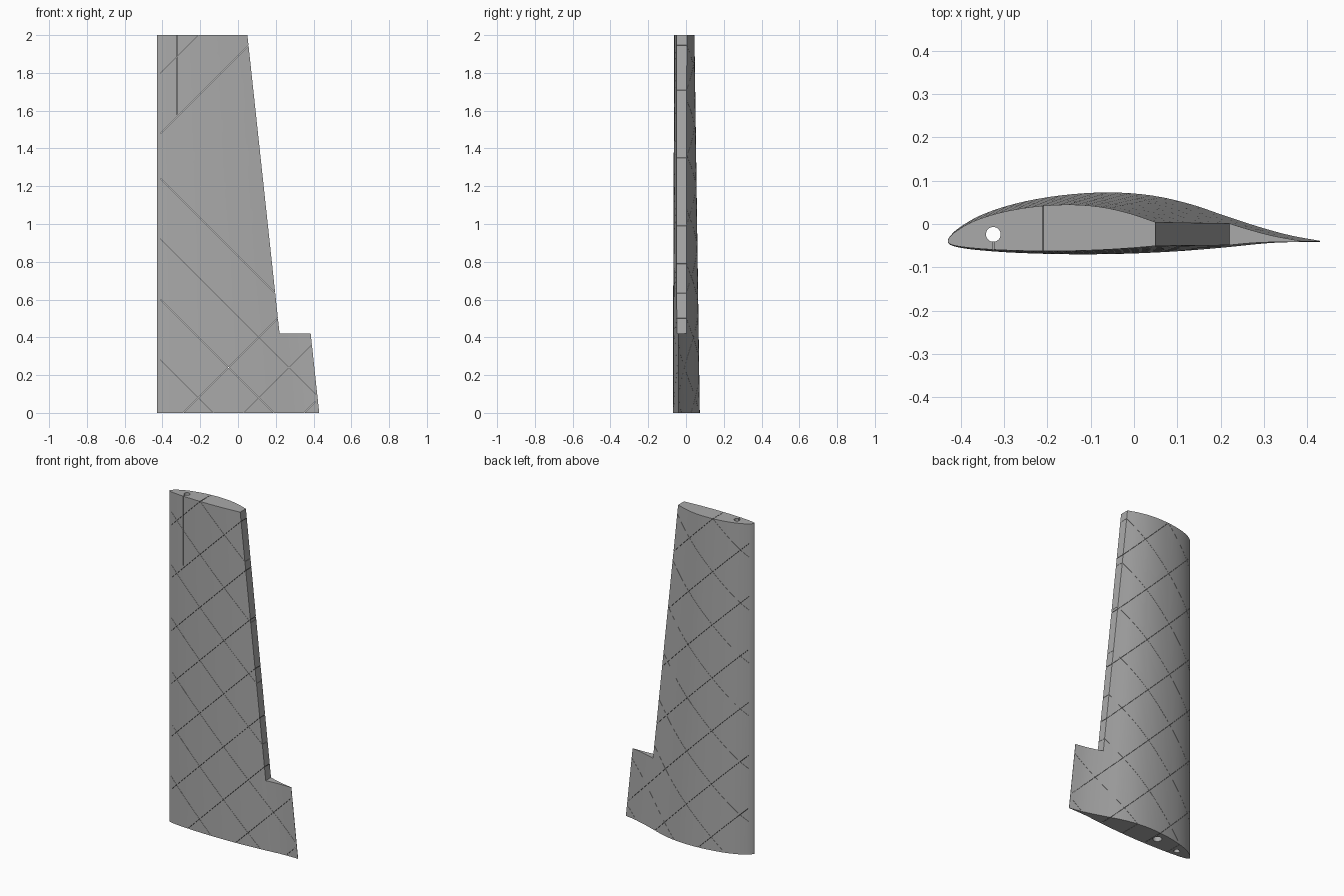
import bpy, bmesh, math
from mathutils import Vector, Matrix

if "Cube" in bpy.data.objects:
    bpy.data.objects.remove(bpy.data.objects["Cube"], do_unlink=True)

grey = bpy.data.materials.new("plain_grey")
grey.use_nodes = True
grey.diffuse_color = (0.4, 0.4, 0.4, 1)
grey.node_tree.nodes["Principled BSDF"].inputs["Base Color"].default_value = (0.4, 0.4, 0.4, 1)

HEIGHT, CHORD, TAPER = 2.0, 0.86, 0.1076
NOSE = Vector((-0.43, -0.04))


def make_object(name, bm):
    bmesh.ops.recalc_face_normals(bm, faces=bm.faces)
    mesh = bpy.data.meshes.new(name)
    bm.to_mesh(mesh)
    bm.free()
    mesh.materials.append(grey)
    ob = bpy.data.objects.new(name, mesh)
    bpy.context.collection.objects.link(ob)
    return ob


def loft(bm, rings):
    """Join matching rings of points into a closed solid."""
    loops = [[bm.verts.new(p) for p in ring] for ring in rings]
    n = len(loops[0])
    for low, high in zip(loops, loops[1:]):
        for i in range(n):
            j = (i + 1) % n
            bm.faces.new((low[i], low[j], high[j], high[i]))
    bm.faces.new(loops[0])
    bm.faces.new(loops[-1])


def spline(points, steps):
    """Smooth curve through the points."""
    pts = [Vector(p) for p in points]
    pts = [2 * pts[0] - pts[1]] + pts + [2 * pts[-1] - pts[-2]]
    out = []
    for a, b, c, d in zip(pts, pts[1:], pts[2:], pts[3:]):
        for k in range(steps):
            t = k / steps
            out.append(0.5 * (2 * b + (c - a) * t + (2 * a - 5 * b + 4 * c - d) * t ** 2
                              + (3 * b - a - 3 * c + d) * t ** 3))
    return out + [pts[-2]]


def box(bm, centre, size, angle=0):
    matrix = (Matrix.Translation(centre) @ Matrix.Rotation(angle, 4, "Y")
              @ Matrix.Diagonal((*size, 1)))
    bmesh.ops.create_cube(bm, size=1, matrix=matrix)


def cut(target, name, bm):
    cutter = make_object(name, bm)
    cutter.hide_render = True
    mod = target.modifiers.new(name, "BOOLEAN")
    mod.operation, mod.solver, mod.object = "DIFFERENCE", "EXACT", cutter
    mod.use_self = True
    bpy.context.view_layer.objects.active = target
    bpy.ops.object.modifier_apply(modifier=name)
    bpy.data.objects.remove(cutter, do_unlink=True)


# Wing panel: cambered section tapering towards the tip
section = spline([
    (0.43, -0.039), (0.36, -0.026), (0.29, -0.007), (0.21, 0.019), (0.13, 0.046),
    (0.04, 0.066), (-0.06, 0.073), (-0.17, 0.066), (-0.27, 0.048), (-0.35, 0.022),
    (-0.4, -0.006), (-0.423, -0.026), (-0.43, -0.04), (-0.42, -0.05), (-0.38, -0.058),
    (-0.3, -0.065), (-0.2, -0.069), (-0.1, -0.07), (0, -0.068), (0.1, -0.063),
    (0.2, -0.055), (0.3, -0.045), (0.36, -0.042), (0.43, -0.041)], 4)


def ring(z):
    scale = 1 - TAPER * z / CHORD
    return [(*(NOSE + (p - NOSE) * scale), z) for p in section]


bm = bmesh.new()
loft(bm, [ring(0), ring(HEIGHT)])
wing = make_object("wing_panel", bm)

# Control surface cutout along the trailing edge
bm = bmesh.new()
outline = [(0.22, 0.42), (1, 0.42), (1, 2.1), (0.039, 2.1)]
loft(bm, [[(x, y, z) for x, z in outline] for y in (-0.3, 0.3)])
cut(wing, "aileron_cutout", bm)

# Rod hole right through, and a wider spar hole in the root
for name, x, y, radius, depth in (("rod_hole", -0.325, -0.024, 0.017, 2.2),
                                  ("spar_hole", -0.159, 0.009, 0.025, 1.0)):
    bm = bmesh.new()
    bmesh.ops.create_cone(bm, cap_ends=True, segments=32, radius1=radius, radius2=radius,
                          depth=depth, matrix=Matrix.Translation((x, y, depth / 2 - 0.1)))
    cut(wing, name, bm)

# Narrow slot from the rod hole out through the lower skin
bm = bmesh.new()
box(bm, (-0.325, -0.06, 1.8), (0.003, 0.07, 0.44))
cut(wing, "rod_slot", bm)

# Diagonal lattice of fine slits, stopping just behind the leading edge
LEFT, RIGHT, SLIT = -0.41, 0.41, 0.0012
for lean, start in ((1, 0.29), (-1, 0.19)):
    bm = bmesh.new()
    for k in range(-2, 8):
        z = start + 0.32 * k + lean * (LEFT + RIGHT) / 2
        box(bm, ((LEFT + RIGHT) / 2, 0, z),
            ((RIGHT - LEFT) * math.sqrt(2), 0.4, SLIT), -lean * math.pi / 4)
    cut(wing, "lattice_slits", bm)

bpy.ops.object.select_all(action="DESELECT")
wing.select_set(True)
bpy.context.view_layer.objects.active = wing
bpy.ops.object.shade_smooth_by_angle(angle=math.radians(25))
